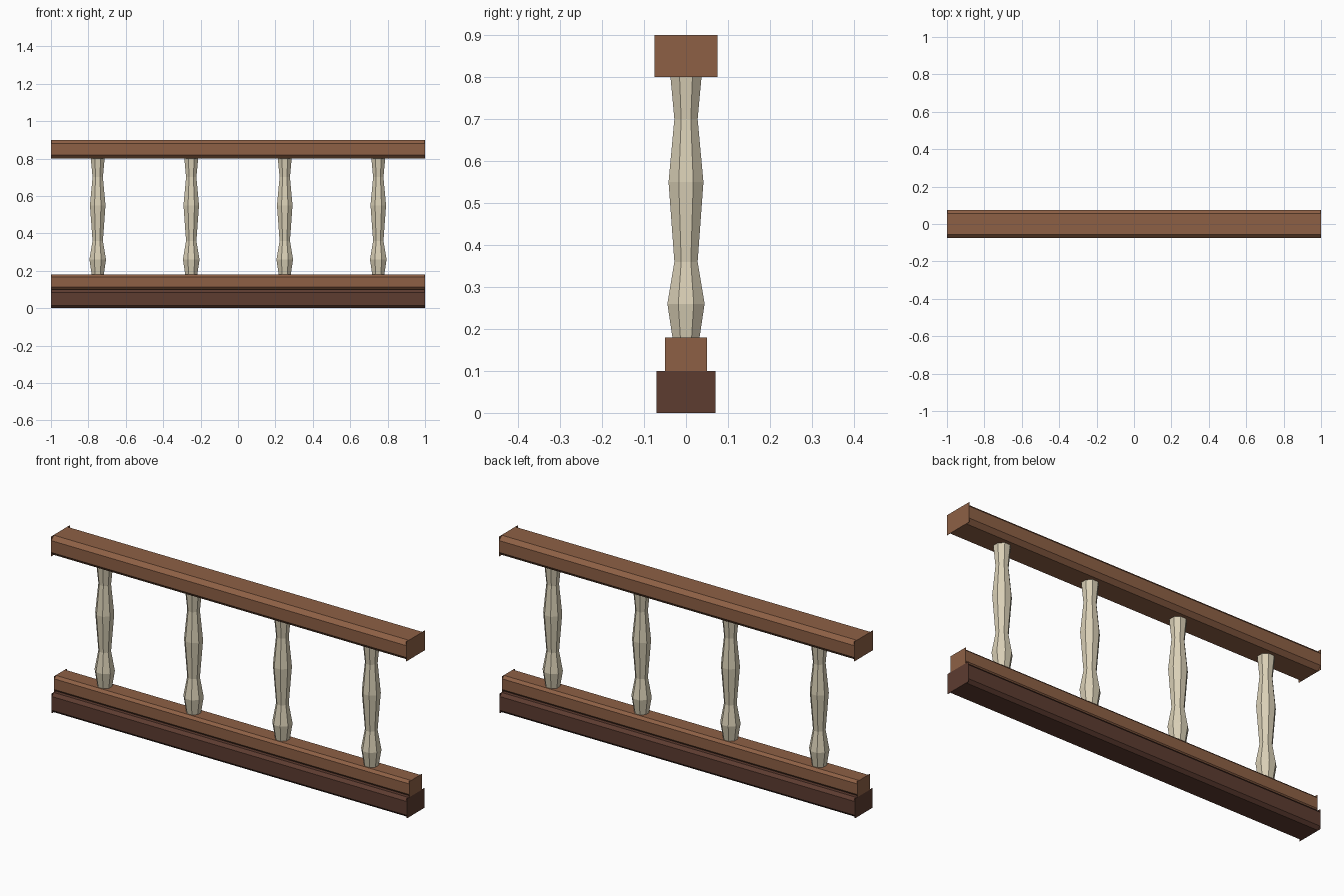
import bpy, bmesh, math

if "Cube" in bpy.data.objects:
    bpy.data.objects.remove(bpy.data.objects["Cube"])


def material(name, rgb):
    m = bpy.data.materials.new(name)
    m.diffuse_color = (*rgb, 1)
    m.use_nodes = True
    m.node_tree.nodes["Principled BSDF"].inputs["Base Color"].default_value = m.diffuse_color
    return m


wood = material("brown_wood", (0.27, 0.118, 0.06))
dark = material("dark_wood", (0.11, 0.045, 0.03))
cream = material("cream_paint", (0.70, 0.63, 0.47))


def add_object(name, bm, mat):
    bmesh.ops.recalc_face_normals(bm, faces=bm.faces[:])
    me = bpy.data.meshes.new(name)
    bm.to_mesh(me)
    bm.free()
    me.materials.append(mat)
    ob = bpy.data.objects.new(name, me)
    bpy.context.collection.objects.link(ob)
    return ob


def rail(name, half_y, z0, z1, c, mat):
    """Chamfered bar along x, closed by full rectangular end plates."""
    bm = bmesh.new()
    h = half_y
    section = [(-h + c, z0), (h - c, z0), (h, z0 + c), (h, z1 - c),
               (h - c, z1), (-h + c, z1), (-h, z1 - c), (-h, z0 + c)]
    rings = [[bm.verts.new((x, y, z)) for y, z in section] for x in (-1, 1)]
    for i in range(8):
        j = (i + 1) % 8
        bm.faces.new((rings[0][i], rings[0][j], rings[1][j], rings[1][i]))
    # thin square-cornered end plates
    t = 0.002
    for s in (-1, 1):
        plate = bmesh.ops.create_cube(bm, size=1)["verts"]
        for v in plate:
            v.co = (s * (1 - t / 2) + v.co.x * t, v.co.y * 2 * h,
                    (z0 + z1) / 2 + v.co.z * (z1 - z0))
    # pull the bar ends inside the plates
    for ring, x in zip(rings, (-1, 1)):
        for v in ring:
            v.co.x = x * (1 - t / 2)
    return add_object(name, bm, mat)


def baluster(name, x):
    """Eight-sided turned post with flat sides facing front and side."""
    profile = [(0.035, 0.18), (0.048, 0.26), (0.030, 0.36),
               (0.045, 0.55), (0.030, 0.70), (0.040, 0.80)]
    bm = bmesh.new()
    rings = []
    for r, z in profile:
        angles = [math.radians(22.5 + 45 * k) for k in range(8)]
        rings.append([bm.verts.new((r * math.cos(a), r * math.sin(a), z)) for a in angles])
    for lo, hi in zip(rings, rings[1:]):
        for i in range(8):
            j = (i + 1) % 8
            bm.faces.new((lo[i], lo[j], hi[j], hi[i]))
    bm.faces.new(rings[0])
    bm.faces.new(rings[-1])
    add_object(name, bm, cream).location.x = x


# rails
rail("base_plinth", 0.07, 0.0, 0.10, 0.015, dark)
rail("bottom_rail", 0.05, 0.10, 0.18, 0.013, wood)
rail("hand_rail", 0.075, 0.80, 0.90, 0.02, wood)

# balusters
for n, x in enumerate((-0.75, -0.25, 0.25, 0.75), 1):
    baluster(f"baluster_{n}", x)
